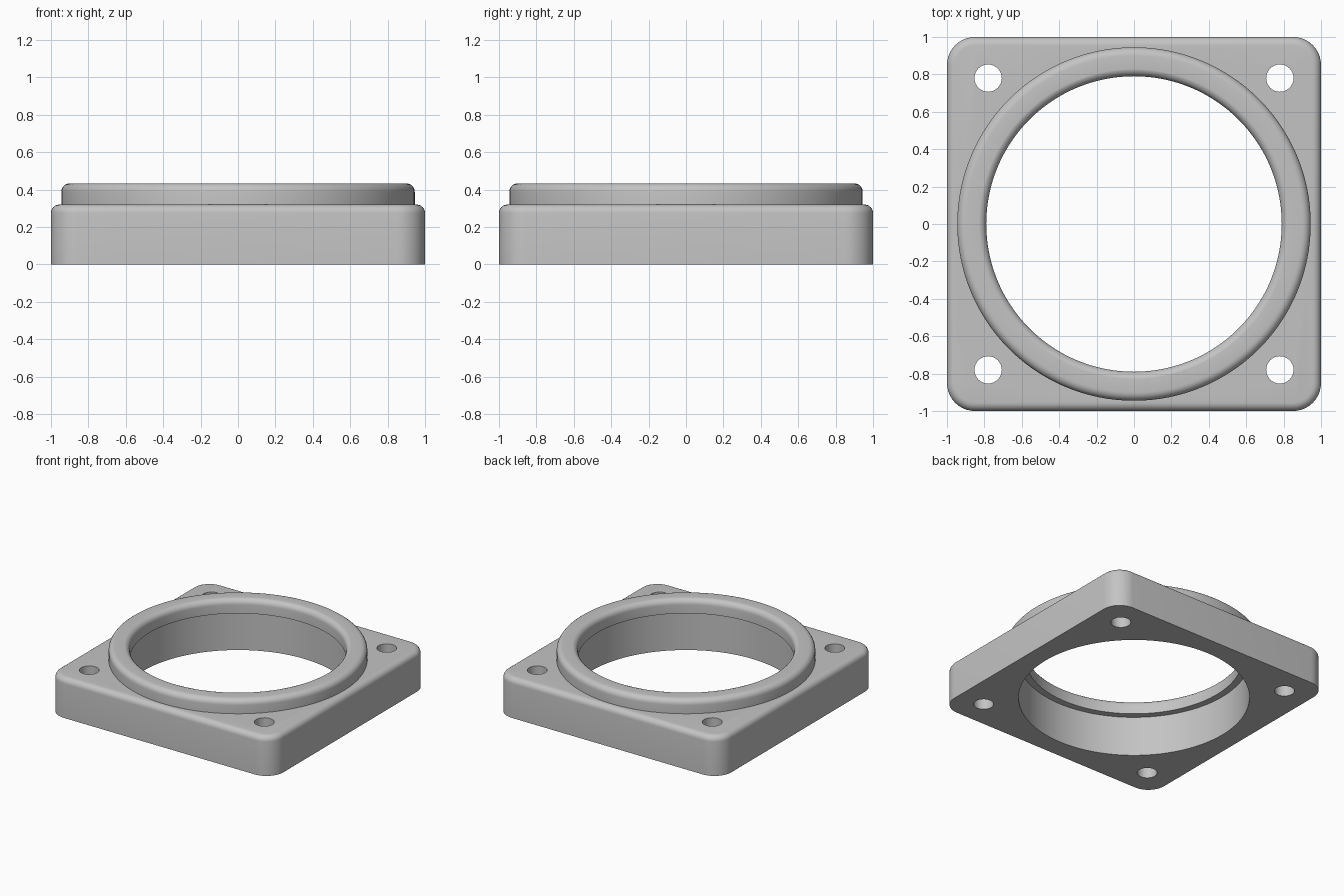
import bpy, bmesh
from math import pi, sin, cos

SEGMENTS = 128
PLATE_TOP, RIM_TOP, FILLET = 0.32, 0.433, 0.045

cube = bpy.data.objects.get("Cube")
if cube:
    bpy.data.objects.remove(cube, do_unlink=True)

grey = bpy.data.materials.new("light_grey")
grey.use_nodes = True
colour = (0.55, 0.55, 0.55, 1)
grey.diffuse_color = colour
grey.node_tree.nodes["Principled BSDF"].inputs["Base Color"].default_value = colour


def add_object(name, bm):
    bmesh.ops.recalc_face_normals(bm, faces=bm.faces)
    mesh = bpy.data.meshes.new(name)
    bm.to_mesh(mesh)
    bm.free()
    mesh.materials.append(grey)
    obj = bpy.data.objects.new(name, mesh)
    bpy.context.collection.objects.link(obj)
    return obj


def lathe(name, profile, segments=SEGMENTS, centre=(0, 0)):
    """Solid of revolution; the profile starts and ends on the axis."""
    bm = bmesh.new()
    verts = [bm.verts.new((r, 0, z)) for r, z in profile]
    edges = [bm.edges.new(pair) for pair in zip(verts, verts[1:])]
    bmesh.ops.spin(bm, geom=verts + edges, axis=(0, 0, 1), cent=(0, 0, 0),
                   angle=2 * pi, steps=segments)
    bmesh.ops.remove_doubles(bm, verts=bm.verts, dist=1e-5)
    bmesh.ops.translate(bm, verts=bm.verts, vec=(*centre, 0))
    return add_object(name, bm)


def arc(r, z, start, end, steps=6):
    angles = [start + (end - start) * i / steps for i in range(steps + 1)]
    return [(r + FILLET * cos(a), z + FILLET * sin(a)) for a in angles]


# Square plate: rounded corners, then a rounded top rim
bm = bmesh.new()
bmesh.ops.create_cube(bm, size=2)
for v in bm.verts:
    v.co.z = PLATE_TOP if v.co.z > 0 else 0
upright = [e for e in bm.edges if abs(e.verts[0].co.z - e.verts[1].co.z) > 0.1]
bmesh.ops.bevel(bm, geom=upright, offset=0.15, segments=10, profile=0.5, affect='EDGES')
rim = [e for e in bm.edges if all(v.co.z > PLATE_TOP - 0.01 for v in e.verts)]
bmesh.ops.bevel(bm, geom=rim, offset=FILLET, segments=6, profile=0.5, affect='EDGES')
flange = add_object("mounting_flange", bm)

# Raised round collar with a rounded outer edge
collar_r = 0.945
collar = lathe("collar_blank", [(0, 0.1), (collar_r, 0.1)]
               + arc(collar_r - FILLET, RIM_TOP - FILLET, 0, pi / 2)
               + [(0, RIM_TOP)])

# Stepped bore: wide below, narrow lip above, flaring out at the top
lip_r, bore_r = 0.79, 0.843
flare = arc(lip_r + FILLET, RIM_TOP - FILLET + 0.001, pi, pi / 2)
bore = lathe("bore_cutter", [(0, -0.1), (bore_r, -0.1), (bore_r, PLATE_TOP),
                             (lip_r, PLATE_TOP)] + flare
             + [(flare[-1][0], 0.6), (0, 0.6)])

# Four bolt holes
holes = [lathe("bolt_hole_cutter", [(0, -0.1), (0.073, -0.1), (0.073, 0.5), (0, 0.5)],
               32, (x, y)) for x in (-0.78, 0.78) for y in (-0.78, 0.78)]

# Join the collar, cut the openings, then apply
for tool in [collar, bore] + holes:
    mod = flange.modifiers.new(tool.name, 'BOOLEAN')
    mod.operation = 'UNION' if tool is collar else 'DIFFERENCE'
    mod.solver = 'EXACT'
    mod.object = tool
    tool.hide_render = True

bpy.ops.object.select_all(action='DESELECT')
bpy.context.view_layer.objects.active = flange
flange.select_set(True)
for mod in list(flange.modifiers):
    bpy.ops.object.modifier_apply(modifier=mod.name)
for tool in [collar, bore] + holes:
    bpy.data.objects.remove(tool, do_unlink=True)
bpy.ops.object.shade_smooth_by_angle(angle=pi / 6)
